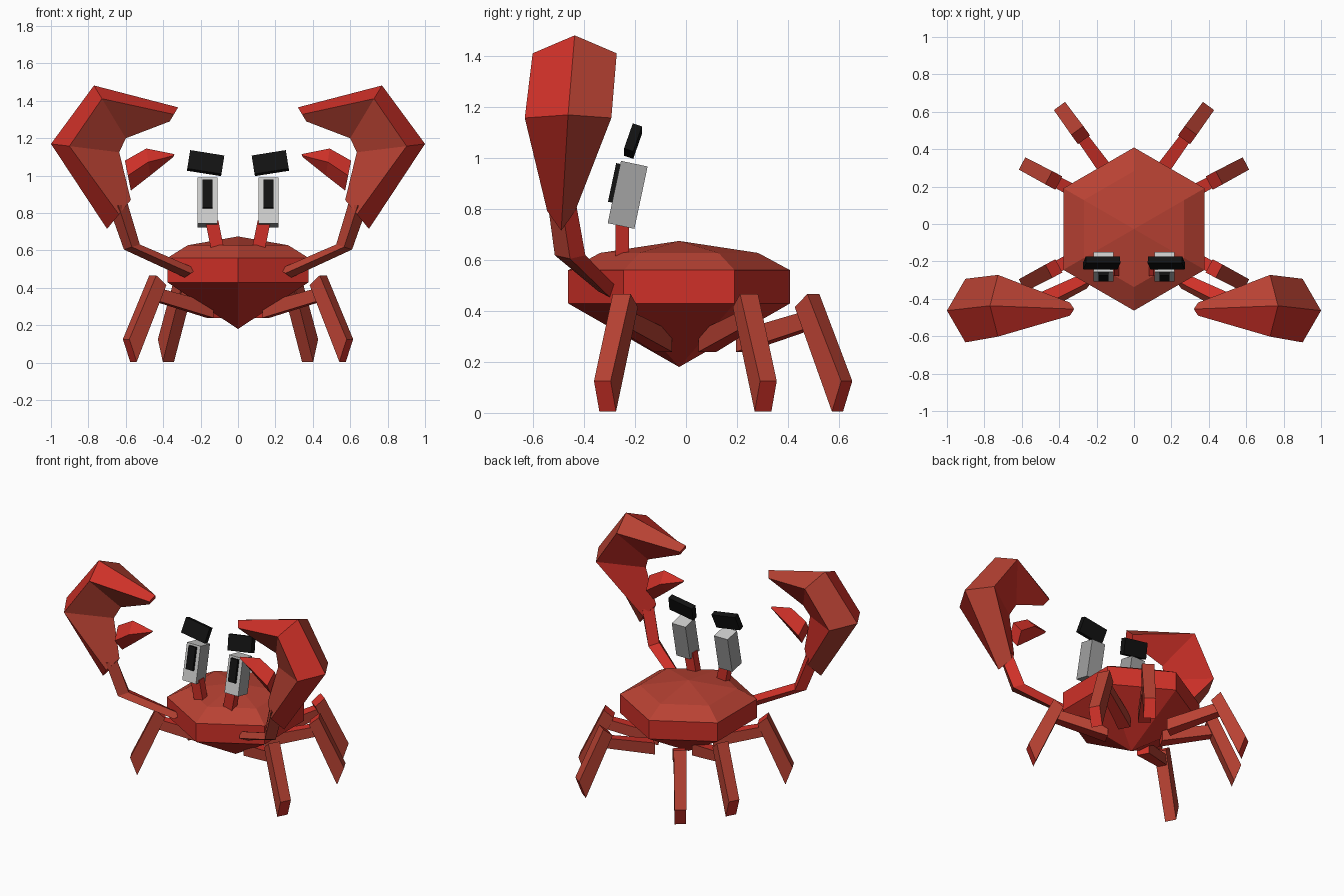
import bpy, bmesh, math
from mathutils import Matrix, Vector

if "Cube" in bpy.data.objects:
    bpy.data.objects.remove(bpy.data.objects["Cube"])


def material(name, color):
    m = bpy.data.materials.new(name)
    m.diffuse_color = (*color, 1)
    m.use_nodes = True
    m.node_tree.nodes["Principled BSDF"].inputs["Base Color"].default_value = m.diffuse_color
    return m


RED = material("bright red", (0.62, 0.030, 0.021))
BRICK = material("brick red", (0.48, 0.054, 0.033))
LIGHT = material("light grey", (0.62, 0.62, 0.61))
GREY = material("mid grey", (0.36, 0.36, 0.36))
BLACK = material("black", (0.006, 0.006, 0.006))


def finish(name, bm, mats, mirror=True):
    bmesh.ops.recalc_face_normals(bm, faces=bm.faces[:])
    me = bpy.data.meshes.new(name)
    bm.to_mesh(me)
    bm.free()
    for m in mats:
        me.materials.append(m)
    ob = bpy.data.objects.new(name, me)
    bpy.context.collection.objects.link(ob)
    if mirror:
        ob.modifiers.new("mirror", 'MIRROR')
    return ob


def loft(name, rings, sides, cap=0, mirror=True):
    """Skin equal-sized rings; sides gives the material of each side (0 red, 1 brick)."""
    bm = bmesh.new()
    vs = [[bm.verts.new(p) for p in r] for r in rings]
    n = len(vs[0])
    for a, b in zip(vs, vs[1:]):
        for j in range(n):
            k = (j + 1) % n
            bm.faces.new((a[j], a[k], b[k], b[j])).material_index = sides[j % len(sides)]
    for r in (vs[0], vs[-1]):
        bm.faces.new(r).material_index = cap
    return finish(name, bm, (RED, BRICK), mirror)


def diamond(outer, inner, y, half, mid=0.5):
    """Four-cornered ring: outer and inner (x, z) points, front and back between them."""
    (ox, oz), (ix, iz) = outer, inner
    mx, mz = ox + (ix - ox) * mid, oz + (iz - oz) * mid
    return [(ox, y, oz), (mx, y - half, mz), (ix, y, iz), (mx, y + half, mz)]


def box(name, size, center, rot, mats, rule=lambda n: 0):
    bm = bmesh.new()
    bmesh.ops.create_cube(bm, size=1)
    bmesh.ops.scale(bm, vec=size, verts=bm.verts)
    bm.normal_update()
    for f in bm.faces:
        f.material_index = rule(f.normal)
    bmesh.ops.transform(bm, matrix=Matrix.Translation(center) @ rot, verts=bm.verts)
    return finish(name, bm, mats)


# Hexagonal shell: underside cone, belt, two-step dome
bm = bmesh.new()
CY = -0.027
levels = [(0.43, 0.436), (0.56, 0.436), (0.628, 0.31)]
hexes = [[bm.verts.new((r * math.sin(i * math.pi / 3), CY + r * math.cos(i * math.pi / 3), z))
          for i in range(6)] for z, r in levels]
low, high = bm.verts.new((0, CY, 0.18)), bm.verts.new((0, CY, 0.675))
for i in range(6):
    k = (i + 1) % 6
    bm.faces.new((low, hexes[0][i], hexes[0][k]))
    for a, b in zip(hexes, hexes[1:]):
        bm.faces.new((a[i], a[k], b[k], b[i]))
    bm.faces.new((high, hexes[2][i], hexes[2][k]))
for f in bm.faces:
    f.material_index = int(f.calc_center_median().z > 0.57)
finish("body_shell", bm, (RED, BRICK), False)

# Walking legs: each has a thigh and a shin drawn in its own radial plane
for name, x, y, deg in (("front", 0.15, -0.09, -28), ("middle", 0.15, 0.085, 28), ("back", 0.10, 0.22, 54)):
    d = Vector((math.cos(math.radians(deg)), math.sin(math.radians(deg)), 0))
    side = Vector((-d.y, d.x, 0))

    def ring(a, b, w):
        pa, pb = (Vector((x, y, z)) + d * r for r, z in (a, b))
        return [pa + side * w, pa - side * w, pb - side * w, pb + side * w]

    loft(name + "_thigh", [ring((0, 0.32), (0, 0.24), 0.04),
                           ring((0.35, 0.405), (0.33, 0.33), 0.03)], (0, 1))
    loft(name + "_shin", [ring((0.346, 0.467), (0.285, 0.415), 0.04),
                          ring((0.508, 0.125), (0.463, 0.005), 0.037)], (1,))

# Arms with an elbow
loft("claw_arm", [diamond((0.285, 0.455), (0.22, 0.50), -0.30, 0.045),
                  diamond((0.61, 0.605), (0.525, 0.632), -0.455, 0.06),
                  diamond((0.69, 0.83), (0.59, 0.85), -0.49, 0.055)], (1, 1, 0, 0))

# Large hooked claws and their short lower fingers
loft("claw", [diamond((0.70, 0.715), (0.573, 0.87), -0.49, 0.055),
              diamond((1.0, 1.17), (0.635, 1.125), -0.463, 0.17, 0.27),
              diamond((0.77, 1.482), (0.60, 1.20), -0.437, 0.165, 0.25),
              diamond((0.32, 1.365), (0.365, 1.29), -0.455, 0.035)], (0, 1, 0, 1))
loft("claw_finger", [diamond((0.605, 1.08), (0.573, 0.92), -0.46, 0.06),
                     diamond((0.49, 1.145), (0.47, 1.0), -0.46, 0.06),
                     diamond((0.34, 1.115), (0.345, 1.10), -0.46, 0.01)], (0,))

# Eye stalks
loft("eye_stalk", [[(cx + sx * 0.035, -0.25 + sy * 0.027, z) for sx, sy in ((-1, -1), (1, -1), (1, 1), (-1, 1))]
                   for cx, z in ((0.11, 0.61), (0.14, 0.76))], (0,))

# Eyes: tilted blocks, pupils in front, slanted brows above
tilt = Matrix.Rotation(math.radians(-12), 4, 'X')
eye = Vector((0.163, -0.229, 0.856))
box("eye_block", (0.105, 0.107, 0.25), eye, tilt, (GREY, LIGHT),
    lambda n: int(n.y < -0.5 or n.z > 0.5))
box("pupil", (0.055, 0.018, 0.155), eye + tilt @ Vector((0, -0.061, 0.035)), tilt, (BLACK,))
brow = Matrix.Rotation(math.radians(-9), 4, 'Y') @ Matrix.Rotation(math.radians(-19), 4, 'X')
box("eyebrow", (0.185, 0.038, 0.105), Vector((0.173, -0.208, 1.067)), brow, (BLACK,))
